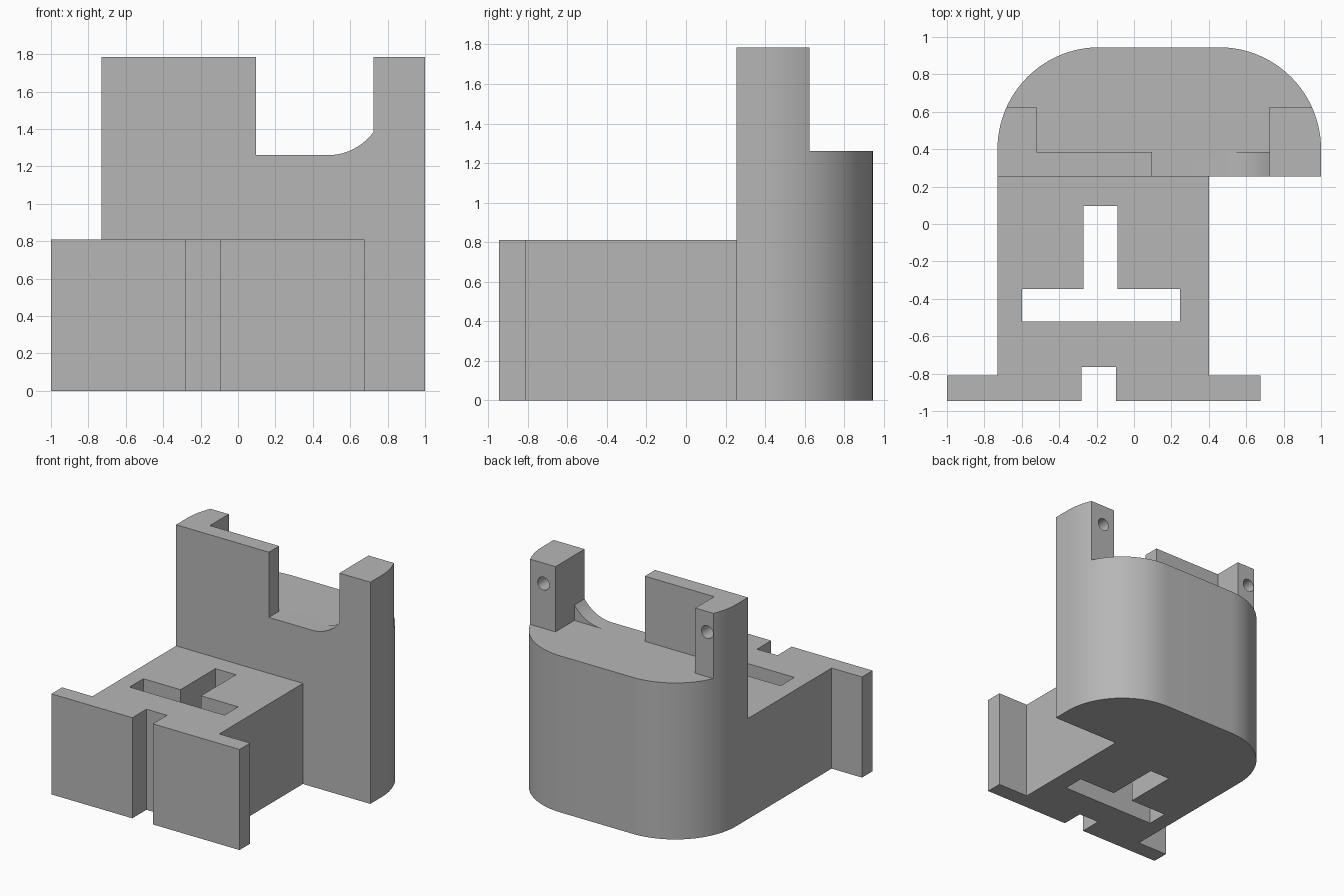
import bpy, bmesh, math
from mathutils import Vector

if "Cube" in bpy.data.objects:
    bpy.data.objects.remove(bpy.data.objects["Cube"])

grey = bpy.data.materials.new("plain grey")
grey.use_nodes = True
grey.diffuse_color = (0.47, 0.47, 0.47, 1)
grey.node_tree.nodes["Principled BSDF"].inputs["Base Color"].default_value = grey.diffuse_color


def prism(name, points, low, high, along="z"):
    """Extrude a flat outline: xy points along z, or xz points along y."""
    place = (lambda a, b: (a, b, low)) if along == "z" else (lambda a, b: (a, low, b))
    step = (0, 0, high - low) if along == "z" else (0, high - low, 0)
    bm = bmesh.new()
    face = bm.faces.new([bm.verts.new(place(a, b)) for a, b in points])
    grown = bmesh.ops.extrude_face_region(bm, geom=[face])["geom"]
    bmesh.ops.translate(bm, vec=Vector(step),
                        verts=[g for g in grown if isinstance(g, bmesh.types.BMVert)])
    bmesh.ops.recalc_face_normals(bm, faces=bm.faces)
    mesh = bpy.data.meshes.new(name)
    bm.to_mesh(mesh)
    bm.free()
    mesh.materials.append(grey)
    obj = bpy.data.objects.new(name, mesh)
    bpy.context.collection.objects.link(obj)
    return obj


def arc(cx, cy, radius, start, end, steps):
    angles = [math.radians(start + (end - start) * i / steps) for i in range(steps + 1)]
    return [(cx + radius * math.cos(a), cy + radius * math.sin(a)) for a in angles]


def combine(target, tool, operation):
    """Apply a boolean and remove the tool."""
    mod = target.modifiers.new("boolean", "BOOLEAN")
    mod.operation, mod.object, mod.solver = operation, tool, "EXACT"
    bpy.context.view_layer.objects.active = target
    bpy.ops.object.modifier_apply(modifier=mod.name)
    bpy.data.objects.remove(tool)


LEFT, RIGHT, FRONT, BACK = -0.73, 1.0, 0.255, 0.945
FLOOR, TOP, R = 1.26, 1.785, 0.545
POST_L, POST_R, POST_BACK, WALL_BACK = -0.52, 0.725, 0.625, 0.385

# Tall housing with rounded back corners
outline = [(LEFT, FRONT), (RIGHT, FRONT)]
outline += arc(RIGHT - R, BACK - R, R, 0, 90, 24)
outline += arc(LEFT + R, BACK - R, R, 90, 180, 24)
bracket = prism("bracket", outline, 0, TOP)

# Shelf behind the wall and between the posts
shelf = [(-2, POST_BACK), (POST_L, POST_BACK), (POST_L, WALL_BACK), (POST_R, WALL_BACK),
         (POST_R, POST_BACK), (2, POST_BACK), (2, 2), (-2, 2)]
combine(bracket, prism("shelf_cutter", shelf, FLOOR, 2), "DIFFERENCE")

# Window in the wall with a curved lower corner
curve_r = 0.303
sweep = math.degrees(math.asin((POST_R - 0.48) / curve_r))
window = [(0.097, 2), (0.097, FLOOR)]
window += arc(0.48, FLOOR + curve_r, curve_r, -90, -90 + sweep, 12)
window[-1] = (POST_R, window[-1][1])
window.append((POST_R, 2))
combine(bracket, prism("window_cutter", window, 0.1, 0.5, "y"), "DIFFERENCE")

# Blind screw holes in the backs of the posts
for x in (POST_L - 0.107, POST_R + 0.107):
    circle = arc(x, 1.62, 0.052, 0, 360, 32)[:-1]
    combine(bracket, prism("hole_cutter", circle, 0.42, 0.8, "y"), "DIFFERENCE")

# Low base with end flanges and a front notch
base = [(-1, -0.945), (-0.28, -0.945), (-0.28, -0.765), (-0.097, -0.765), (-0.097, -0.945),
        (0.675, -0.945), (0.675, -0.81), (0.4, -0.81), (0.4, 0.35), (LEFT, 0.35),
        (LEFT, -0.81), (-1, -0.81)]
mount_base = prism("mount_base", base, 0, 0.81)

# T-shaped slot through the base
slot = [(-0.6, -0.522), (0.245, -0.522), (0.245, -0.347), (-0.087, -0.347), (-0.087, 0.097),
        (-0.27, 0.097), (-0.27, -0.347), (-0.6, -0.347)]
combine(mount_base, prism("slot_cutter", slot, -0.5, 1.2), "DIFFERENCE")
combine(bracket, mount_base, "UNION")

bpy.ops.object.select_all(action="DESELECT")
bracket.select_set(True)
bpy.context.view_layer.objects.active = bracket
bpy.ops.object.shade_smooth_by_angle(angle=math.radians(30))
